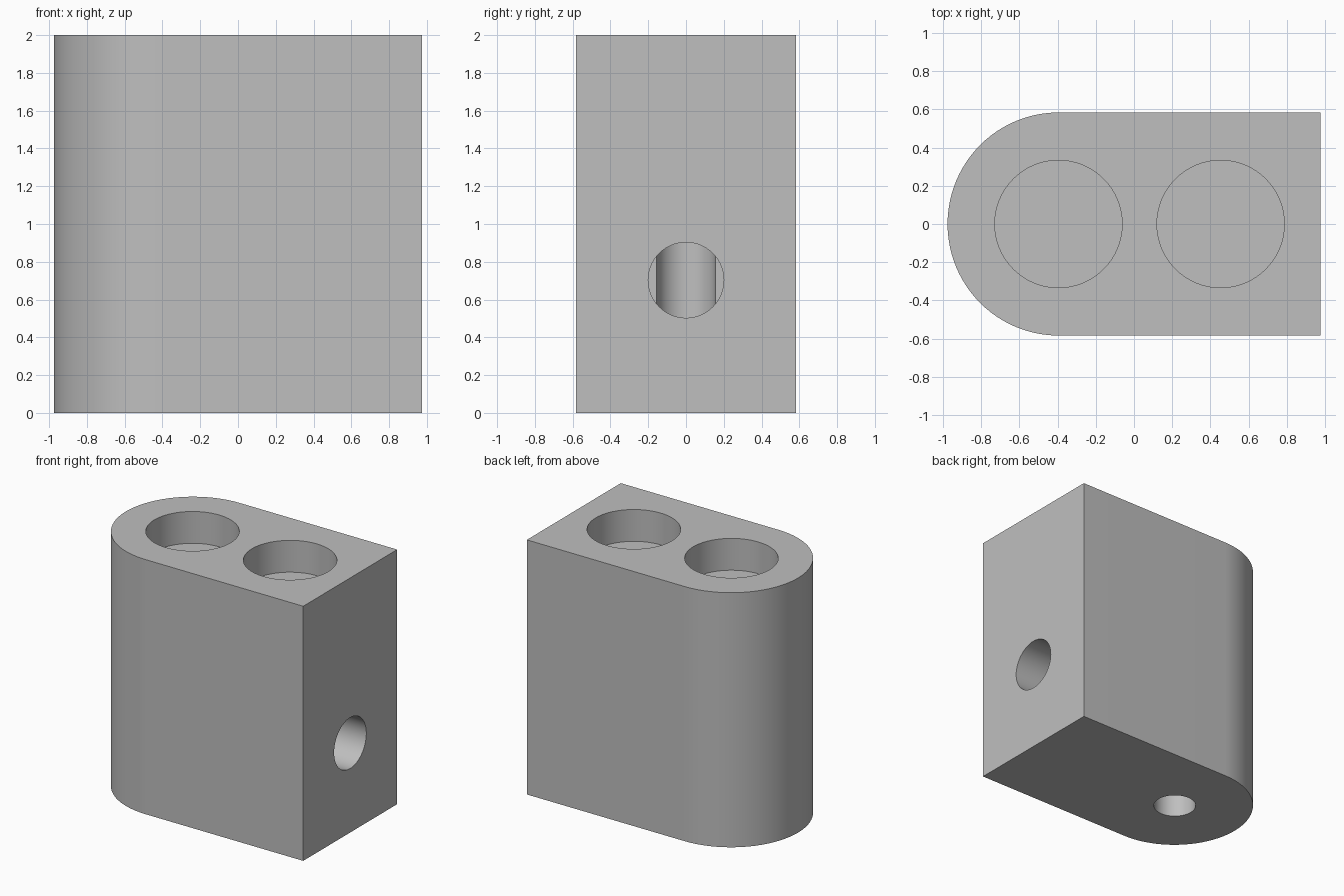
import bpy
import bmesh
from math import radians, pi, cos, sin

cube = bpy.data.objects.get("Cube")
if cube:
    bpy.data.objects.remove(cube)

HALF_LENGTH, RADIUS, HEIGHT = 0.975, 0.583, 2.0
ROUND_X = RADIUS - HALF_LENGTH - 0.003
SOCKET_X = 0.453

grey = bpy.data.materials.new("plain_grey")
grey.use_nodes = True
grey.diffuse_color = (0.52, 0.52, 0.52, 1)
grey.node_tree.nodes["Principled BSDF"].inputs["Base Color"].default_value = grey.diffuse_color


def make_body():
    """Extrude a plan with one half-round end and one square end."""
    steps = 48
    plan = [(HALF_LENGTH, -RADIUS), (HALF_LENGTH, RADIUS)]
    for i in range(steps + 1):
        a = pi / 2 + pi * i / steps
        plan.append((ROUND_X + (HALF_LENGTH + ROUND_X) * cos(a), RADIUS * sin(a)))
    bm = bmesh.new()
    base = bm.faces.new([bm.verts.new((x, y, 0)) for x, y in plan])
    top = bmesh.ops.extrude_face_region(bm, geom=[base])["geom"]
    bmesh.ops.translate(bm, vec=(0, 0, HEIGHT),
                        verts=[v for v in top if isinstance(v, bmesh.types.BMVert)])
    bmesh.ops.recalc_face_normals(bm, faces=bm.faces)
    mesh = bpy.data.meshes.new("block_body")
    bm.to_mesh(mesh)
    bm.free()
    obj = bpy.data.objects.new("block_body", mesh)
    bpy.context.collection.objects.link(obj)
    mesh.materials.append(grey)
    return obj


def drill(body, name, radius, start, end, axis):
    """Cut a round hole along z or x between two coordinates."""
    middle = (start + end) / 2
    at_z = axis[0] == "z"
    location = (axis[1], 0, middle) if at_z else (middle, 0, axis[1])
    bpy.ops.mesh.primitive_cylinder_add(
        vertices=64, radius=radius, depth=end - start, location=location,
        rotation=(0, 0 if at_z else pi / 2, 0))
    cutter = bpy.context.object
    cutter.name = name
    cutter.data.materials.append(grey)
    mod = body.modifiers.new(name, "BOOLEAN")
    mod.operation = "DIFFERENCE"
    mod.solver = "EXACT"
    mod.object = cutter
    bpy.context.view_layer.objects.active = body
    bpy.ops.object.modifier_apply(modifier=name)
    bpy.data.objects.remove(cutter)


body = make_body()

# Two shallow sockets in the top
for side, x in (("right", ROUND_X), ("left", SOCKET_X)):
    drill(body, "top_socket_" + side, 0.333, HEIGHT - 0.25, HEIGHT + 0.1, ("z", x))

# Side bore meeting the narrower bore from the underside
drill(body, "bottom_bore", 0.155, -0.1, 0.95, ("z", ROUND_X))
drill(body, "side_bore", 0.2, ROUND_X, HALF_LENGTH + 0.1, ("x", 0.703))

# Smooth the curved walls and keep the rims sharp
bpy.ops.object.select_all(action="DESELECT")
body.select_set(True)
bpy.context.view_layer.objects.active = body
bpy.ops.object.shade_smooth_by_angle(angle=radians(30))
